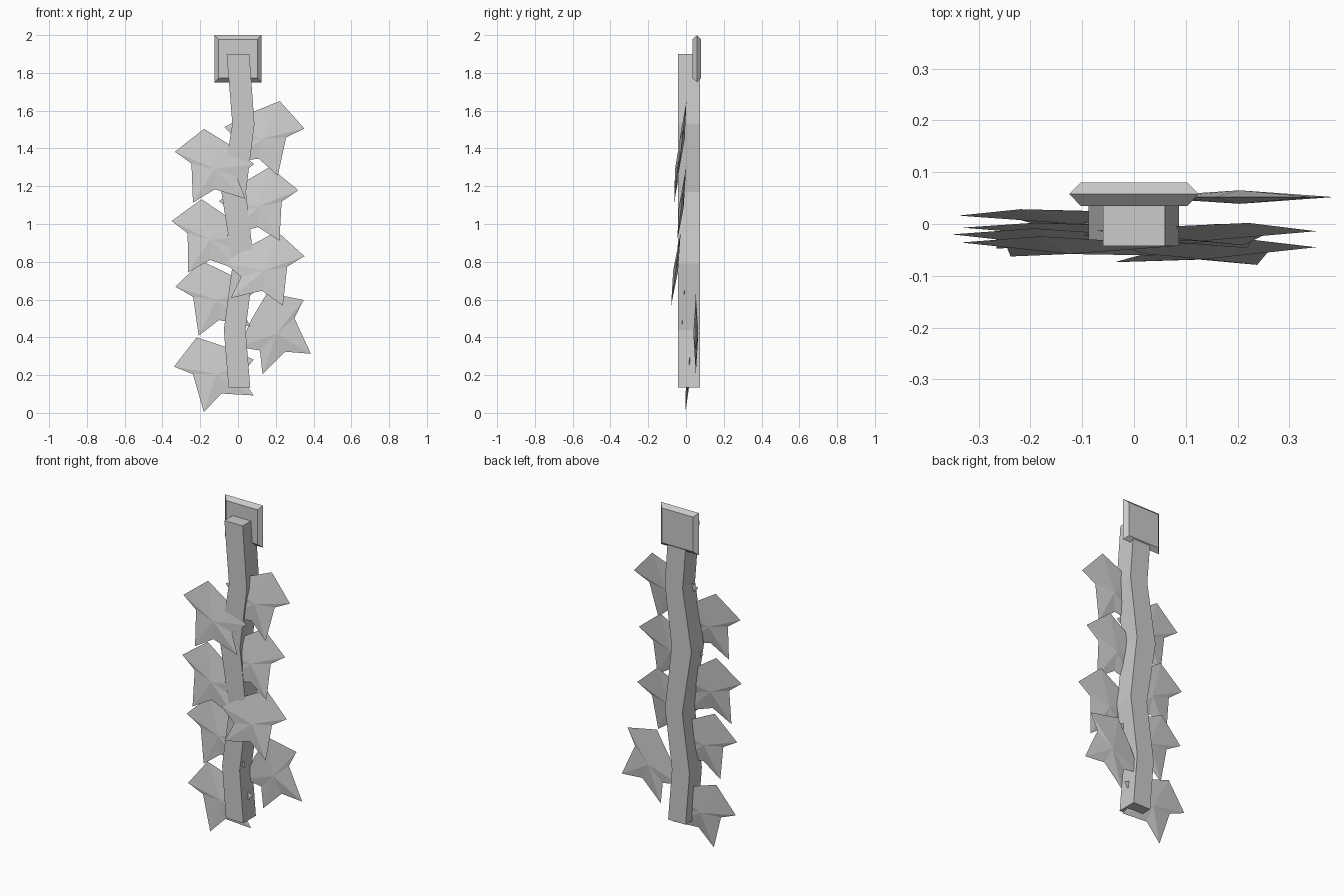
import bpy
import bmesh
import math
from mathutils import Matrix, Vector

old = bpy.data.objects.get("Cube")
if old:
    bpy.data.objects.remove(old, do_unlink=True)

grey = bpy.data.materials.new("plain_grey")
grey.use_nodes = True
grey.diffuse_color = (0.6, 0.6, 0.6, 1)
grey.node_tree.nodes["Principled BSDF"].inputs["Base Color"].default_value = (0.6, 0.6, 0.6, 1)


def finish(bm, name):
    bmesh.ops.recalc_face_normals(bm, faces=bm.faces)
    mesh = bpy.data.meshes.new(name)
    bm.to_mesh(mesh)
    bm.free()
    mesh.materials.append(grey)
    obj = bpy.data.objects.new(name, mesh)
    bpy.context.collection.objects.link(obj)
    return obj


def loft(name, rings):
    """Closed solid through a list of four-sided rings."""
    bm = bmesh.new()
    loops = [[bm.verts.new(p) for p in ring] for ring in rings]
    for a, b in zip(loops, loops[1:]):
        for i in range(4):
            j = (i + 1) % 4
            bm.faces.new((a[i], a[j], b[j], b[i]))
    bm.faces.new(loops[0])
    bm.faces.new(loops[-1])
    return finish(bm, name)


# Zigzag stem: height, left edge, right edge
STEM = [(0.135, -0.05, 0.065), (0.44, -0.075, 0.04), (0.79, -0.028, 0.085),
        (1.17, -0.088, 0.042), (1.53, -0.03, 0.087), (1.9, -0.06, 0.06)]
FRONT, BACK = -0.042, 0.075
loft("stem", [[(l, FRONT, z), (r, FRONT, z), (r, BACK, z), (l, BACK, z)]
              for z, l, r in STEM])

# Mounting plate with pointed bevel all round
loft("wall_plate", [[(sx * h, y, 1.875 + sz * h)
                     for sx, sz in ((-1, -1), (1, -1), (1, 1), (-1, 1))]
                    for y, h in ((0.035, 0.103), (0.058, 0.125), (0.08, 0.103))])

# Lobed leaf outline, growing outwards along +x
OUTLINE = [(0.105, 0.195), (0.225, 0.04), (0.125, 0.0), (0.067, -0.2),
           (-0.028, -0.103), (-0.197, -0.113), (-0.125, -0.01), (-0.197, 0.077),
           (-0.048, 0.145)]


def leaf(name, side, x, y, z, turn, slope):
    bm = bmesh.new()
    rim = [bm.verts.new((u, 0, v)) for u, v in OUTLINE]
    for depth in (-0.013, 0.013):
        peak = bm.verts.new((0, depth, 0))
        for i, v in enumerate(rim):
            bm.faces.new((v, rim[(i + 1) % len(rim)], peak))
    lean = Matrix.Rotation(-math.atan(slope), 4, "X")
    spin = Matrix.Rotation(-math.radians(turn), 4, "Y")
    flip = Matrix.Diagonal((side, 1, 1, 1))
    bm.transform(Matrix.Translation(Vector((x, y, z))) @ lean @ flip @ spin)
    finish(bm, name)


# side, x, y, z, turn in degrees, backward slope
LEAVES = [(-1, -0.125, -0.045, 1.29, 14, 0.1),
          (-1, -0.146, -0.03, 0.916, 16, 0.1),
          (-1, -0.114, -0.012, 0.597, 8, 0.07),
          (-1, -0.114, 0.013, 0.205, 0, 0.08),
          (1, 0.13, -0.02, 1.45, 4, 0.11),
          (1, 0.109, -0.025, 1.09, 13, 0.12),
          (1, 0.137, -0.055, 0.752, 10, 0.13),
          (1, 0.204, 0.052, 0.42, 41, 0.0)]
for i, spec in enumerate(LEAVES):
    leaf(("right" if spec[0] < 0 else "left") + f"_leaf_{i % 4 + 1}", *spec)
